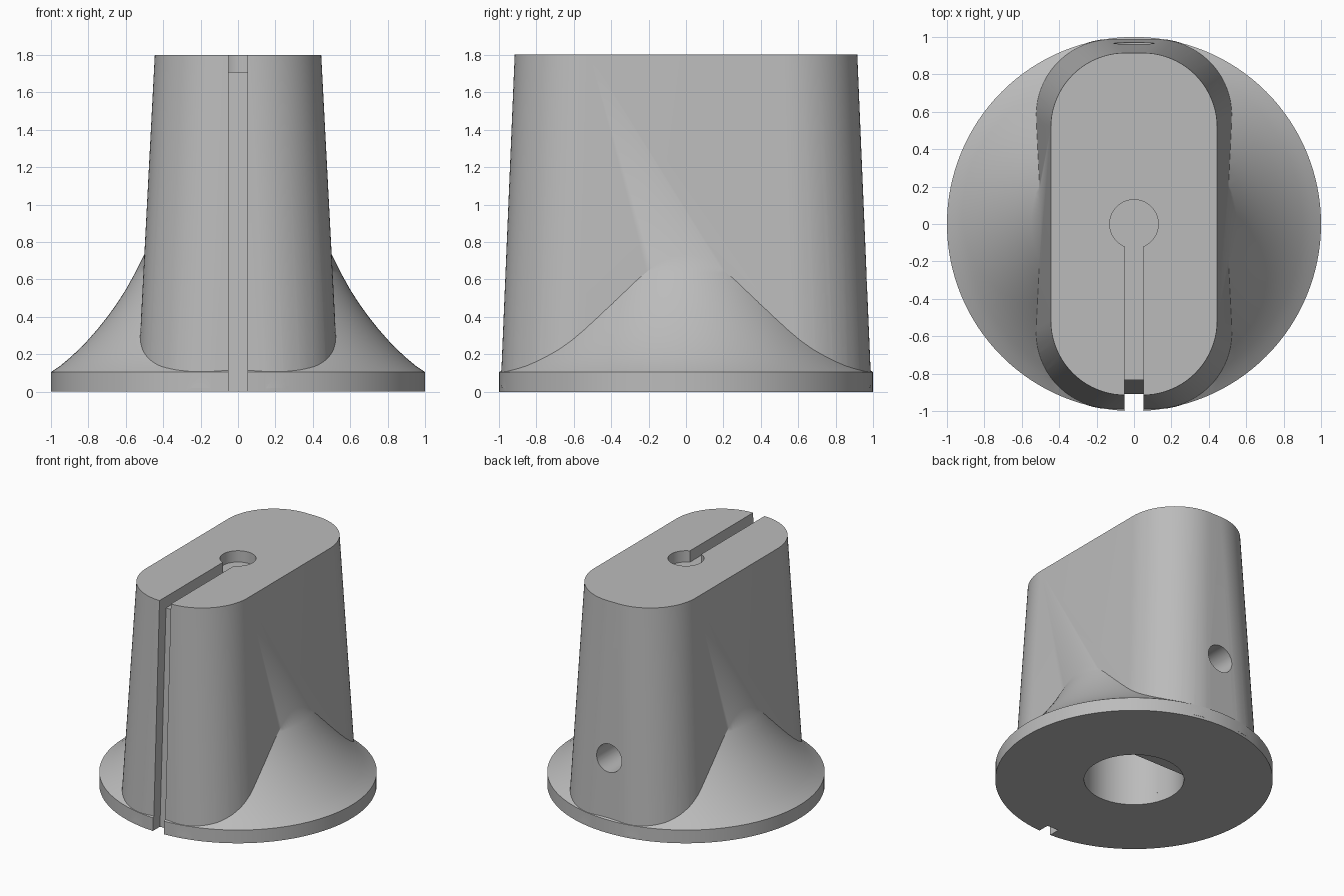
import bpy, bmesh, math
from mathutils import Matrix, Vector

old = bpy.data.objects.get("Cube")
if old:
    bpy.data.objects.remove(old, do_unlink=True)

grey = bpy.data.materials.new("plain grey")
grey.use_nodes = True
GREY = (0.5, 0.5, 0.5, 1)
grey.diffuse_color = GREY
grey.node_tree.nodes["Principled BSDF"].inputs["Base Color"].default_value = GREY


def loft(name, rings):
    """Solid made by joining closed rings of equal size and capping the ends."""
    bm = bmesh.new()
    loops = [[bm.verts.new(p) for p in ring] for ring in rings]
    for a, b in zip(loops, loops[1:]):
        for i in range(len(a)):
            j = (i + 1) % len(a)
            bm.faces.new((a[i], a[j], b[j], b[i]))
    bm.faces.new(loops[0][::-1])
    bm.faces.new(loops[-1])
    bmesh.ops.recalc_face_normals(bm, faces=bm.faces[:])
    mesh = bpy.data.meshes.new(name)
    bm.to_mesh(mesh)
    bm.free()
    mesh.materials.append(grey)
    obj = bpy.data.objects.new(name, mesh)
    bpy.context.collection.objects.link(obj)
    return obj


def circle(r, z, n=128):
    return [Vector((r * math.cos(2 * math.pi * i / n), r * math.sin(2 * math.pi * i / n), z))
            for i in range(n)]


def rounded_box(hx, hy, r, z, steps=20):
    """Rounded rectangle outline with half sizes hx, hy and corner radius r."""
    pts = []
    for k, (sx, sy) in enumerate(((1, 1), (-1, 1), (-1, -1), (1, -1))):
        for i in range(steps + 1):
            a = math.pi / 2 * (k + i / steps)
            pts.append(Vector((sx * (hx - r) + r * math.cos(a),
                               sy * (hy - r) + r * math.sin(a), z)))
    return pts


def combine(target, other, operation):
    mod = target.modifiers.new(operation, 'BOOLEAN')
    mod.operation = operation
    mod.solver = 'EXACT'
    mod.object = other
    bpy.context.view_layer.objects.active = target
    bpy.ops.object.modifier_apply(modifier=mod.name)
    bpy.data.objects.remove(other, do_unlink=True)


# Round base with a concave flared skirt
skirt = [(1, 0), (1, 0.105), (0.95, 0.138), (0.9, 0.18), (0.85, 0.226), (0.8, 0.278), (0.75, 0.335),
         (0.7, 0.398), (0.65, 0.467), (0.6, 0.545), (0.55, 0.635), (0.5, 0.735), (0.46, 0.82)]
knob = loft("knob_body", [circle(r, z) for r, z in skirt])

# Tapered grip
grip = loft("grip", [rounded_box(0.538, 0.99, 0.42, 0.02), rounded_box(0.445, 0.915, 0.4, 1.8)])
combine(knob, grip, 'UNION')

# Pointer slot across the top and down the front
slot = [(-1.2, -0.1), (-0.914, -0.1), (-0.833, 1.71), (0, 1.71), (0, 2), (-1.2, 2)]
combine(knob, loft("pointer_slot", [[Vector((x, y, z)) for y, z in slot] for x in (-0.05, 0.05)]),
        'DIFFERENCE')

# Round recess in the top
combine(knob, loft("top_recess", [circle(0.13, 1.71, 48), circle(0.13, 2, 48)]), 'DIFFERENCE')

# Shaft bore: round entry, then a flat on the back side
FLAT = 0.18
combine(knob, loft("bore_entry", [circle(0.36, -0.1, 64), circle(0.36, 0.075, 64)]), 'DIFFERENCE')
start, span = math.pi - math.asin(0.5), 4 * math.pi / 3
arc = [start + span * i / 48 for i in range(49)]
combine(knob, loft("bore", [[Vector((0.36 * math.cos(a), min(FLAT, 0.36 * math.sin(a)), z)) for a in arc]
                            for z in (0.03, 1.2)]), 'DIFFERENCE')

# Set screw hole through the back
turn = Matrix.Translation((0, 0, 0.58)) @ Matrix.Rotation(-math.pi / 2, 4, 'X')
combine(knob, loft("screw_hole", [[turn @ p for p in circle(0.11, d, 48)] for d in (0.1, 1.2)]),
        'DIFFERENCE')

bpy.ops.object.select_all(action='DESELECT')
knob.select_set(True)
bpy.context.view_layer.objects.active = knob
bpy.ops.object.shade_smooth_by_angle(angle=math.radians(30))
